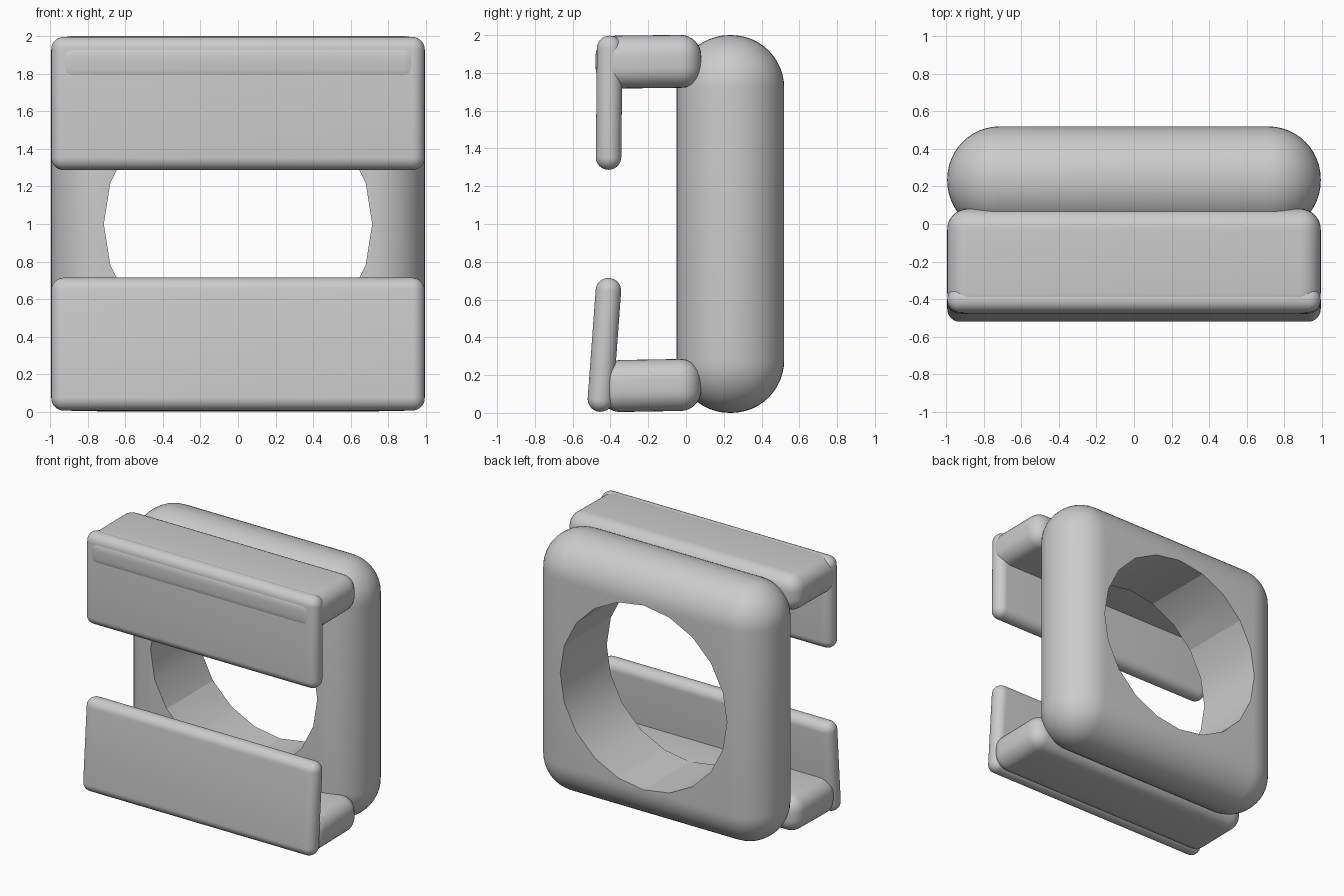
import bpy
import math

if "Cube" in bpy.data.objects:
    bpy.data.objects.remove(bpy.data.objects["Cube"], do_unlink=True)

# Single grey finish
grey = bpy.data.materials.new("plain grey")
grey.use_nodes = True
colour = (0.6, 0.6, 0.6, 1)
grey.diffuse_color = colour
grey.node_tree.nodes["Principled BSDF"].inputs["Base Color"].default_value = colour


def apply(obj, modifier):
    bpy.context.view_layer.objects.active = obj
    bpy.ops.object.modifier_apply(modifier=modifier.name)


def smooth(obj):
    bpy.ops.object.select_all(action='DESELECT')
    obj.select_set(True)
    bpy.context.view_layer.objects.active = obj
    bpy.ops.object.shade_smooth_by_angle(angle=math.radians(30))


def rounded_box(name, size, centre, radius, tilt=0, segments=8):
    bpy.ops.mesh.primitive_cube_add(size=1, location=centre)
    obj = bpy.context.object
    obj.name = name
    obj.scale = size
    bpy.ops.object.transform_apply(location=False, rotation=False, scale=True)
    obj.rotation_euler.x = math.radians(tilt)
    bevel = obj.modifiers.new("rounding", 'BEVEL')
    bevel.width = radius
    bevel.segments = segments
    apply(obj, bevel)
    obj.data.materials.append(grey)
    smooth(obj)
    return obj


WIDTH = 1.99

# Thick rounded frame with a round opening
frame = rounded_box("frame", (WIDTH, 0.57, 2), (0, 0.235, 1), 0.28, segments=12)
bpy.ops.mesh.primitive_cylinder_add(vertices=20, radius=0.715, depth=2,
                                    location=(0, 0.235, 1),
                                    rotation=(math.pi / 2, 0, 0))
cutter = bpy.context.object
cutter.data.materials.append(grey)
cut = frame.modifiers.new("opening", 'BOOLEAN')
cut.operation = 'DIFFERENCE'
cut.solver = 'EXACT'
cut.object = cutter
apply(frame, cut)
bpy.data.objects.remove(cutter, do_unlink=True)
smooth(frame)

# Arms reaching forward from the frame
rounded_box("upper_arm", (WIDTH, 0.56, 0.28), (0, -0.199, 1.859), 0.11, tilt=0.6)
rounded_box("lower_arm", (WIDTH, 0.54, 0.275), (0, -0.19, 0.145), 0.11, tilt=1)

# Front plates
rounded_box("upper_plate", (WIDTH, 0.135, 0.71), (0, -0.407, 1.642), 0.067, tilt=-0.6)
rounded_box("lower_plate", (WIDTH, 0.135, 0.71), (0, -0.432, 0.36), 0.067, tilt=-4.2)
